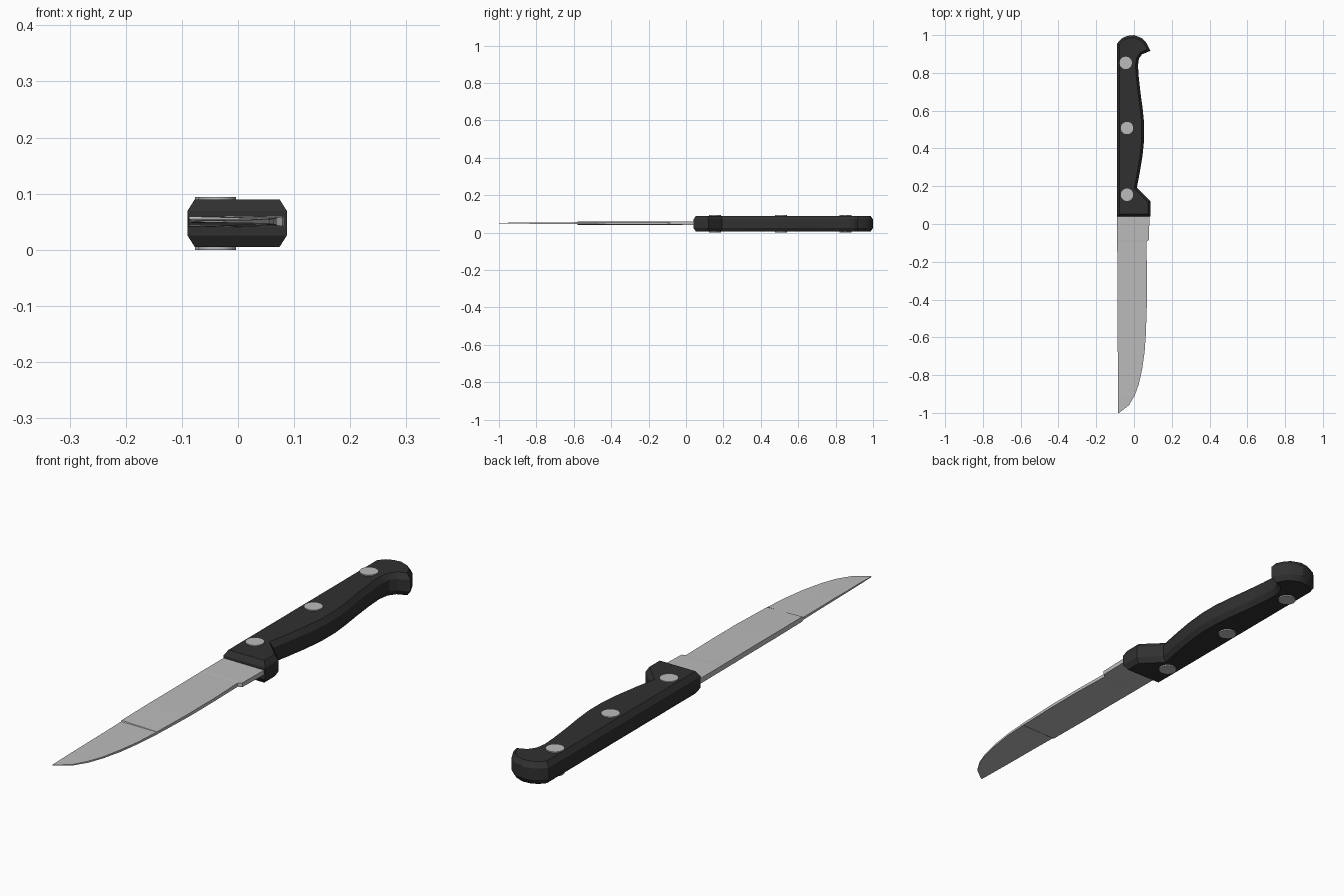
import bpy, bmesh, math
from mathutils import Vector

if "Cube" in bpy.data.objects:
    bpy.data.objects.remove(bpy.data.objects["Cube"])


def material(name, v):
    m = bpy.data.materials.new(name)
    m.diffuse_color = (v, v, v, 1)
    m.use_nodes = True
    m.node_tree.nodes["Principled BSDF"].inputs["Base Color"].default_value = m.diffuse_color
    return m


black = material("black_plastic", 0.03)
steel = material("steel", 0.5)
MID = 0.0475  # height of the knife's middle plane


def loft(name, rings, mat, smooth=None):
    """Join rings of equal point count and cap both ends."""
    bm = bmesh.new()
    vs = [[bm.verts.new(p) for p in r] for r in rings]
    n = len(vs[0])
    for a, b in zip(vs, vs[1:]):
        for i in range(n):
            j = (i + 1) % n
            bm.faces.new((a[i], a[j], b[j], b[i]))
    bm.faces.new(vs[0][::-1])
    bm.faces.new(vs[-1])
    bmesh.ops.recalc_face_normals(bm, faces=bm.faces)
    me = bpy.data.meshes.new(name)
    bm.to_mesh(me)
    bm.free()
    me.materials.append(mat)
    ob = bpy.data.objects.new(name, me)
    bpy.context.collection.objects.link(ob)
    if smooth:
        bpy.ops.object.select_all(action='DESELECT')
        ob.select_set(True)
        bpy.context.view_layer.objects.active = ob
        bpy.ops.object.shade_smooth_by_angle(angle=math.radians(smooth))
    return ob


def inset(pts, d):
    """Mitred inward offset of a counter-clockwise outline."""
    out = []
    for i, p in enumerate(pts):
        p, a, b = Vector(p), Vector(pts[i - 1]), Vector(pts[(i + 1) % len(pts)])
        e1, e2 = (p - a).normalized(), (b - p).normalized()
        n1, n2 = Vector((-e1.y, e1.x)), Vector((-e2.y, e2.x))
        out.append(p + (n1 + n2) * d / max(1 + n1.dot(n2), 0.5))
    return out


# Handle: outline with chamfered upper and lower rims
outline = [(-0.09, 0.04), (0.087, 0.04), (0.087, 0.12), (0.06, 0.148),
           (0.015, 0.192), (0.03, 0.27), (0.045, 0.36), (0.054, 0.45),
           (0.054, 0.53), (0.046, 0.61), (0.035, 0.69), (0.025, 0.78),
           (0.021, 0.84), (0.026, 0.875), (0.042, 0.898), (0.087, 0.917),
           (0.062, 0.965), (0.04, 0.985), (0.0, 1.0), (-0.035, 0.996),
           (-0.065, 0.983), (-0.09, 0.955)]
levels = [(0.013, -0.0425), (0, -0.022), (0, 0.022), (0.013, 0.0425)]
loft("handle", [[(x, y, MID + h) for x, y in inset(outline, d)]
                for d, h in levels], black, 25)

# Blade: (y, spine x, edge x, half thickness at spine, half thickness at edge)
stations = [(0.1, -0.089, 0.0, 0.010, 0.008), (0.045, -0.089, 0.082, 0.010, 0.009),
            (-0.085, -0.089, 0.079, 0.010, 0.008), (-0.095, -0.089, 0.065, 0.010, 0.007),
            (-0.25, -0.088, 0.069, 0.010, 0.006), (-0.40, -0.088, 0.069, 0.010, 0.006),
            (-0.579, -0.087, 0.063, 0.009, 0.005), (-0.581, -0.087, 0.063, 0.005, 0.005),
            (-0.68, -0.086, 0.056, 0.004, 0.004), (-0.77, -0.085, 0.043, 0.004, 0.004),
            (-0.85, -0.085, 0.025, 0.003, 0.003), (-0.91, -0.084, 0.003, 0.003, 0.003),
            (-0.96, -0.084, -0.027, 0.002, 0.002), (-1.0, -0.084, -0.079, 0.001, 0.001)]
loft("blade", [[(a, y, MID + 0.003 - s), (b, y, MID + 0.003 - e),
                (b, y, MID + 0.003 + e), (a, y, MID + 0.003 + s)]
               for y, a, b, s, e in stations], steel)

# Rivets through the handle
for i, (cx, cy) in enumerate([(-0.044, 0.853), (-0.037, 0.508), (-0.037, 0.155)]):
    ring = [(cx + 0.033 * math.cos(k * math.tau / 24),
             cy + 0.033 * math.sin(k * math.tau / 24)) for k in range(24)]
    loft(f"rivet_{i + 1}", [[(x, y, z) for x, y in ring] for z in (0.0, 0.094)],
         steel, 30)
